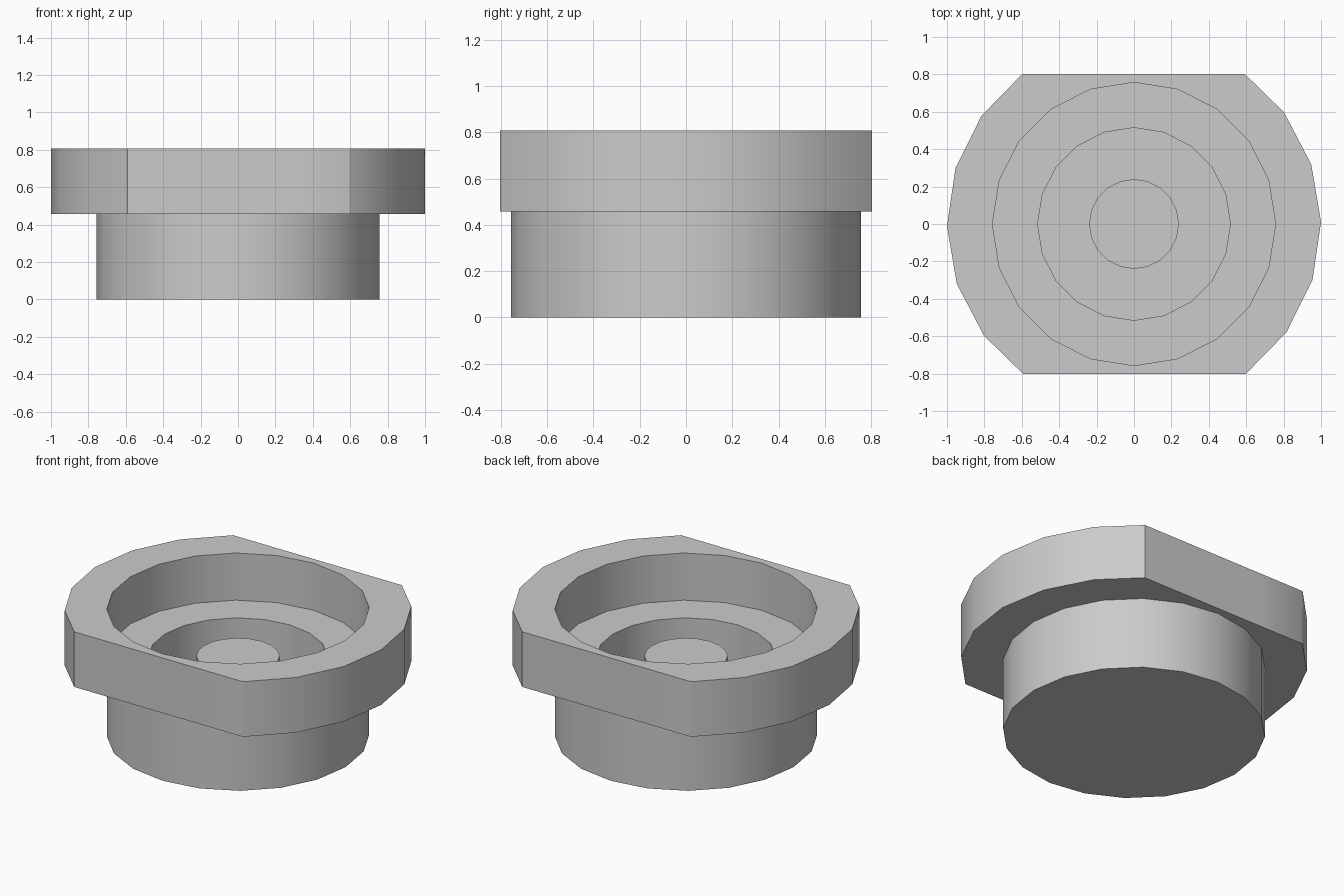
import bpy, bmesh, math
from mathutils import Vector

cube = bpy.data.objects.get("Cube")
if cube:
    bpy.data.objects.remove(cube)

SIDES = 20
HEIGHT, FLANGE_Z, LEDGE_Z, GROOVE_Z = 0.808, 0.457, 0.508, 0.15
OUTER_R, BODY_R, GROOVE_R, POST_R = 1.0, 0.757, 0.515, 0.24
FLAT_Y = 0.803
TWIST = math.radians(0.65)

grey = bpy.data.materials.new("plain grey")
grey.use_nodes = True
grey.diffuse_color = (0.6, 0.6, 0.6, 1)
grey.node_tree.nodes["Principled BSDF"].inputs["Base Color"].default_value = grey.diffuse_color


def lathe(profile, closed):
    """Revolve (radius, height, twist) points; open ends become flat caps."""
    bm = bmesh.new()
    rings = []
    for r, z, twist in profile:
        angles = [math.tau * i / SIDES + twist for i in range(SIDES)]
        rings.append([bm.verts.new((r * math.cos(a), r * math.sin(a), z)) for a in angles])
    pairs = list(zip(rings, rings[1:]))
    if closed:
        pairs.append((rings[-1], rings[0]))
    else:
        bm.faces.new(rings[0])
        bm.faces.new(rings[-1])
    for low, high in pairs:
        for i in range(SIDES):
            j = (i + 1) % SIDES
            bm.faces.new((low[i], low[j], high[j], high[i]))
    return bm


def finish(bm, name):
    bmesh.ops.recalc_face_normals(bm, faces=bm.faces)
    mesh = bpy.data.meshes.new(name)
    bm.to_mesh(mesh)
    bm.free()
    mesh.materials.append(grey)
    obj = bpy.data.objects.new(name, mesh)
    bpy.context.collection.objects.link(obj)
    bpy.ops.object.select_all(action="DESELECT")
    obj.select_set(True)
    bpy.context.view_layer.objects.active = obj
    bpy.ops.object.shade_smooth_by_angle(angle=math.radians(30))


# Round body with a ring groove around a central post
body = [(BODY_R, 0, 0), (BODY_R, LEDGE_Z, 0), (GROOVE_R, LEDGE_Z, 0),
        (GROOVE_R, GROOVE_Z, 0), (POST_R, GROOVE_Z, 0), (POST_R, LEDGE_Z, 0)]
finish(lathe(body, closed=False), "body_with_post")

# Wide collar, cut flat at the front and back
collar = lathe([(BODY_R, FLANGE_Z, 0), (OUTER_R, FLANGE_Z, TWIST),
                (OUTER_R, HEIGHT, TWIST), (BODY_R, HEIGHT, 0)], closed=True)
for side in (-1, 1):
    cut = bmesh.ops.bisect_plane(
        collar, geom=collar.verts[:] + collar.edges[:] + collar.faces[:],
        plane_co=Vector((0, side * FLAT_Y, 0)), plane_no=Vector((0, side, 0)),
        clear_outer=True)
    rim = [e for e in cut["geom_cut"] if isinstance(e, bmesh.types.BMEdge)]
    bmesh.ops.holes_fill(collar, edges=rim, sides=0)
finish(collar, "flat_sided_collar")
